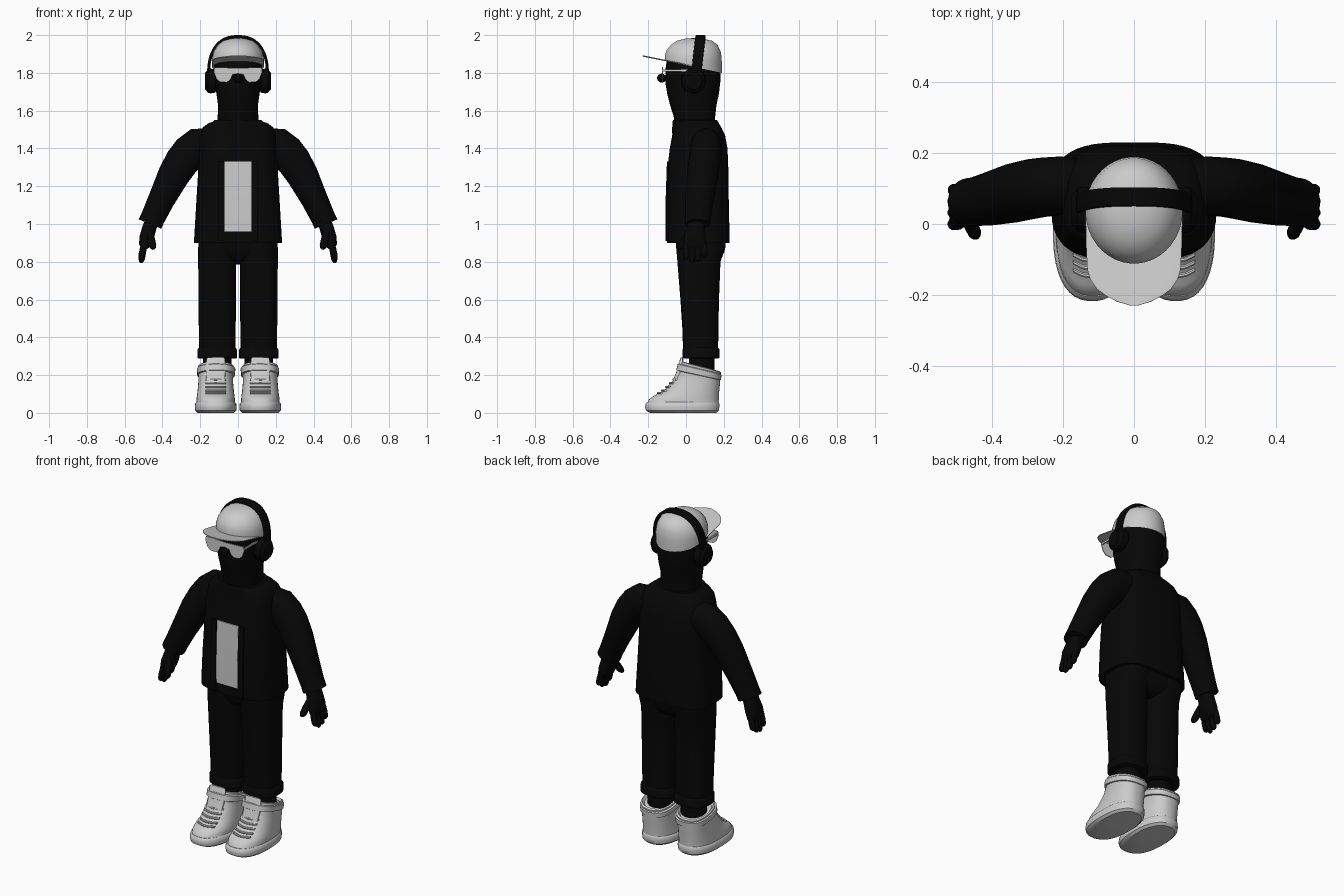
import bpy
import bmesh
from math import cos, sin, pi, copysign, radians
from mathutils import Vector

cube = bpy.data.objects.get("Cube")
if cube:
    bpy.data.objects.remove(cube, do_unlink=True)


def material(name, value):
    m = bpy.data.materials.new(name)
    m.use_nodes = True
    color = (value, value, value, 1)
    m.diffuse_color = color
    node = next(n for n in m.node_tree.nodes if n.type == 'BSDF_PRINCIPLED')
    node.inputs["Base Color"].default_value = color
    node.inputs["Roughness"].default_value = 0.8
    return m


BLACK = material("black cloth", 0.002)
LIGHT = material("light grey", 0.6)
Y = Vector((0, 1, 0))


def finish(name, bm, mat):
    bmesh.ops.recalc_face_normals(bm, faces=bm.faces)
    mesh = bpy.data.meshes.new(name)
    bm.to_mesh(mesh)
    bm.free()
    mesh.materials.append(mat)
    ob = bpy.data.objects.new(name, mesh)
    bpy.context.collection.objects.link(ob)
    bpy.ops.object.select_all(action='DESELECT')
    ob.select_set(True)
    bpy.context.view_layer.objects.active = ob
    bpy.ops.object.shade_smooth_by_angle(angle=radians(40))


def power(value, e):
    return copysign(abs(value) ** (2 / e), value)


def loft(name, rings, mat, e=2.0, n=32):
    """Skin superellipse rings, each given as (centre, u axis, v axis)."""
    bm = bmesh.new()
    loops = []
    for c, u, v in rings:
        angles = [2 * pi * (i + 0.5) / n for i in range(n)]
        loops.append([bm.verts.new(c + u * power(cos(a), e) + v * power(sin(a), e))
                      for a in angles])
    for a, b in zip(loops, loops[1:]):
        for i in range(n):
            j = (i + 1) % n
            bm.faces.new((a[i], a[j], b[j], b[i]))
    bm.faces.new(loops[0])
    bm.faces.new(loops[-1])
    finish(name, bm, mat)


def stack(name, rows, mat, x=0.0, e=2.0, n=32):
    """Rows of (height, front y, back y, half width, optional tilt)."""
    rings = []
    for z, y0, y1, w, *tilt in rows:
        d = (y1 - y0) / 2
        slope = tilt[0] if tilt else 0
        rings.append((Vector((x, (y0 + y1) / 2, z)), Vector((w, 0, 0)),
                      Vector((0, d, d * slope))))
    loft(name, rings, mat, e, n)


def limb(name, stations, mat, side=1, n=20, e=2.0):
    """Stations of (x, y, z, half width, half depth) along a path."""
    pts = [Vector((s[0] * side, s[1], s[2])) for s in stations]
    rings = []
    for i, s in enumerate(stations):
        t = pts[min(i + 1, len(pts) - 1)] - pts[max(i - 1, 0)]
        rings.append((pts[i], t.cross(Y).normalized() * s[3], Y * s[4]))
    loft(name, rings, mat, e, n)


def digit(name, start, end, r, side):
    a, b = Vector(start), Vector(end)
    steps = ((0, 0.9), (0.5, 1), (0.8, 0.95), (0.93, 0.7), (1, 0.3))
    limb(name, [(*a.lerp(b, t), r * k, r * k) for t, k in steps], BLACK, side, 12)


def plate(name, outline, y, thick, mat):
    """Extrude an x-z outline along y."""
    bm = bmesh.new()
    f = bm.faces.new([bm.verts.new((x, y, z)) for x, z in outline])
    new = bmesh.ops.extrude_face_region(bm, geom=[f])["geom"]
    bmesh.ops.translate(bm, vec=(0, thick, 0),
                        verts=[v for v in new if isinstance(v, bmesh.types.BMVert)])
    finish(name, bm, mat)


# Head, neck and nose
stack("head", [(1.5, -.055, .15, .11), (1.57, -.066, .155, .108), (1.63, -.085, .162, .106),
               (1.69, -.1, .175, .115), (1.75, -.11, .182, .122), (1.81, -.11, .185, .127),
               (1.86, -.104, .18, .128)], BLACK, e=2.3)
bm = bmesh.new()
bmesh.ops.create_uvsphere(bm, u_segments=16, v_segments=10, radius=.024)
bmesh.ops.translate(bm, verts=bm.verts, vec=(0, -.129, 1.772))
finish("nose", bm, BLACK)

# Cap with a flat brim
stack("cap_crown", [(1.832, -.112, .19, .137, -.21), (1.875, -.112, .19, .138, -.1),
                    (1.915, -.102, .186, .128, -.05), (1.948, -.08, .168, .107),
                    (1.97, -.048, .138, .078), (1.981, -.005, .09, .04),
                    (1.984, .035, .05, .008)], LIGHT, n=40)
brim = [(.03, .137), (-.05, .136), (-.13, .132), (-.158, .123), (-.184, .105),
        (-.203, .08), (-.22, .047), (-.23, .012)]
loft("cap_brim", [(Vector((0, y, 1.866 - .2 * (y + .11))), Vector((w, 0, 0)),
                   Vector((0, 0, .0035))) for y, w in brim], LIGHT, e=6)

# Sunglasses
lens = [(0, 1.825), (.125, 1.83), (.128, 1.805), (.114, 1.768), (.095, 1.752),
        (.058, 1.75), (.04, 1.765), (.029, 1.79), (0, 1.797)]
for s, side in ((1, "left"), (-1, "right")):
    plate(side + "_lens", [(x * s, z) for x, z in lens], -.126, .005, LIGHT)
    stack(side + "_temple", [(1.808, -.122, .01, .004), (1.818, -.122, .01, .004)],
          LIGHT, x=.122 * s, e=8)

# Headphones
arc = [pi * i / 40 for i in range(41)]
loft("headphone_band", [(Vector((.156 * power(cos(a), 2.4), .055 + .022 * sin(a),
                                 1.787 + .205 * power(sin(a), 2.4))),
                         Vector((cos(a), 0, sin(a))) * .008, Y * .027) for a in arc],
     BLACK, e=6, n=16)
cup = [(.112, .05), (.122, .062), (.145, .066), (.16, .062), (.168, .05), (.176, .044)]
for s, side in ((1, "left"), (-1, "right")):
    loft(side + "_ear_cup", [(Vector((x * s, .04, 1.757)), Y * r, Vector((0, 0, r)))
                             for x, r in cup], BLACK)

# Jacket, collar and shirt panel
stack("jacket", [(.9, -.1, .23, .234), (.93, -.103, .231, .232), (1.1, -.104, .227, .222),
                 (1.3, -.098, .224, .21), (1.4, -.086, .22, .205), (1.47, -.073, .207, .2),
                 (1.51, -.068, .188, .188), (1.535, -.064, .17, .155),
                 (1.55, -.06, .15, .1)], BLACK, e=3.2, n=48)
stack("collar", [(1.48, -.075, .195, .17), (1.52, -.073, .182, .152), (1.55, -.07, .165, .125),
                 (1.545, -.058, .15, .105)], BLACK, e=2.6)


def front_strip(name, x, w, out, bottom, top, mat):
    mid = [(z, y - out, y - out + .009) for z, y in ((bottom, -.102), (1.1, -.103), (top, -.095))]
    stack(name, [(*m, w) for m in mid], mat, x=x, e=12)


front_strip("shirt_panel", 0, .071, .004, .96, 1.33, LIGHT)
for s, side in ((1, "left"), (-1, "right")):
    front_strip(side + "_jacket_edge", .09 * s, .017, .006, .91, 1.33, BLACK)

# Trouser seat
stack("hips", [(.785, .03, .13, .05), (.81, -.02, .175, .11), (.85, -.045, .203, .19),
               (.95, -.058, .215, .207)], BLACK, e=2.8)

for s, side in ((1, "left"), (-1, "right")):
    # Sleeve
    limb(side + "_sleeve", [(.14, .108, 1.43, .08, .076), (.21, .108, 1.415, .096, .083),
                            (.255, .104, 1.378, .097, .084), (.295, .098, 1.332, .092, .085),
                            (.34, .088, 1.26, .085, .084), (.405, .072, 1.13, .071, .076),
                            (.45, .063, 1.035, .065, .069), (.466, .061, 1.0, .065, .069),
                            (.462, .06, 1.006, .045, .05)], BLACK, s, 28)
    # Hand
    limb(side + "_palm", [(.455, .055, 1.02, .036, .044), (.472, .052, .97, .038, .048),
                          (.485, .048, .925, .038, .058), (.495, .048, .885, .03, .06),
                          (.5, .048, .868, .014, .05)], BLACK, s, e=2.6)
    for i, name in enumerate(("index", "middle", "ring", "little")):
        y = .032 * i
        tip = (.812, .793, .8, .822)[i]
        digit(f"{side}_{name}_finger", (.495, y, .9), (.514, y, tip), .018, s)
    digit(side + "_thumb", (.472, .02, .965), (.446, -.034, .865), .021, s)

    # Trouser leg, rolled cuff and sock
    stack(side + "_trouser_leg", [(.3, -.015, .17, .096), (.45, -.02, .172, .098),
                                  (.6, -.03, .175, .1), (.8, -.046, .183, .101),
                                  (.87, -.052, .208, .101), (.95, -.058, .215, .099)],
          BLACK, x=.11 * s, e=2.6)
    stack(side + "_cuff", [(.287, -.012, .17, .098), (.292, -.02, .178, .105),
                           (.335, -.02, .178, .105), (.346, -.012, .17, .096)],
          BLACK, x=.11 * s, e=2.6)
    stack(side + "_sock", [(.17, .015, .15, .075), (.31, .015, .15, .075)], BLACK, x=.11 * s)

    # High-top shoe
    x = .118 * s
    stack(side + "_sole", [(0, -.19, .16, .095), (.012, -.212, .174, .109),
                           (.03, -.218, .177, .111), (.05, -.214, .177, .109),
                           (.057, -.206, .172, .102)], LIGHT, x=x, e=2.4, n=40)
    stack(side + "_shoe_upper", [(.045, -.207, .173, .103), (.07, -.198, .174, .102),
                                 (.09, -.172, .175, .1), (.11, -.126, .176, .097),
                                 (.14, -.092, .178, .094, -.05), (.165, -.064, .18, .092, -.1),
                                 (.195, -.043, .181, .092, -.2), (.243, -.03, .185, .095, -.26),
                                 (.247, -.02, .175, .088, -.26), (.235, -.01, .163, .078, -.26),
                                 (.19, 0, .15, .07, -.2)], LIGHT, x=x, e=2.4, n=40)
    stack(side + "_ankle_strap", [(.198, -.046, .18, .093, -.22), (.201, -.052, .186, .1, -.22),
                                  (.23, -.044, .188, .102, -.24), (.234, -.038, .184, .096, -.24)],
          LIGHT, x=.116 * s, e=2.5, n=40)
    stack(side + "_tongue", [(.17, -.07, -.03, .05), (.24, -.042, -.015, .052),
                             (.285, -.032, -.014, .05), (.292, -.028, -.018, .044)],
          LIGHT, x=x, e=4)
    laces = ((-.148, .104), (-.126, .118), (-.104, .138), (-.084, .157), (-.066, .177))
    for i, (y, z) in enumerate(laces):
        row = [(.118 + d, y + 6 * d * d, z, .006, .007) for d in (-.055, -.03, 0, .03, .055)]
        limb(f"{side}_lace_{i + 1}", row, LIGHT, s, 8)
